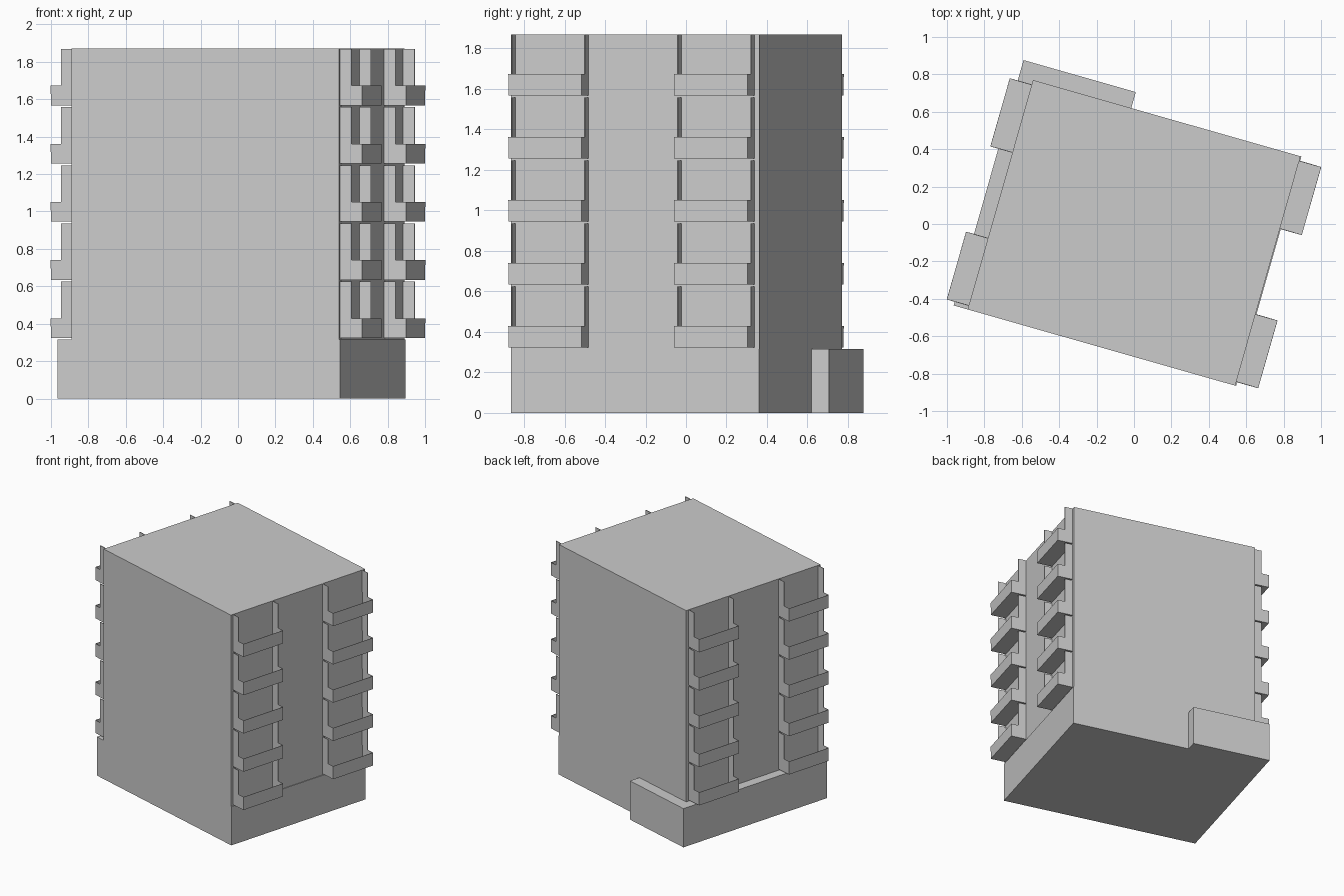
import bpy, bmesh
from math import radians

if "Cube" in bpy.data.objects:
    bpy.data.objects.remove(bpy.data.objects["Cube"])

TURN = radians(-15.9)          # whole building is turned about z
WALL_R, WALL_L = 0.757, -0.73  # side walls of the tower
FLOORS, PITCH = 5, 0.311


def make_object(name, bm):
    bmesh.ops.recalc_face_normals(bm, faces=bm.faces)
    mesh = bpy.data.meshes.new(name)
    bm.to_mesh(mesh)
    bm.free()
    ob = bpy.data.objects.new(name, mesh)
    ob.rotation_euler.z = TURN
    bpy.context.collection.objects.link(ob)
    return ob


def prism(name, outline, z0, z1):
    bm = bmesh.new()
    face = bm.faces.new([bm.verts.new((x, y, z0)) for x, y in outline])
    ext = bmesh.ops.extrude_face_region(bm, geom=[face], use_keep_orig=True)
    for v in ext["geom"]:
        if isinstance(v, bmesh.types.BMVert):
            v.co.z = z1
    return make_object(name, bm)


def balcony_stack(name, wall, side, y0, y1):
    # open tray with low parapet and full-height side fins, repeated per floor
    d, fin, low, high = 0.121, 0.064, 0.104, 0.300
    profile = [(0, 0), (d, 0), (d, low), (fin, low), (fin, high), (0, high)]
    bm = bmesh.new()
    a, b = [[bm.verts.new((wall + side * p, y, 0.325 + z)) for p, z in profile]
            for y in (y0, y1)]
    bm.faces.new(a)
    bm.faces.new(b)
    for i in (0, 1):           # floor, then parapet
        bm.faces.new((a[i], a[i + 1], b[i + 1], b[i]))
    ob = make_object(name, bm)
    solid = ob.modifiers.new("thickness", 'SOLIDIFY')
    solid.thickness, solid.offset = 0.004, 0
    arr = ob.modifiers.new("floors", 'ARRAY')
    arr.count = FLOORS
    arr.use_relative_offset = False
    arr.use_constant_offset = True
    arr.constant_offset_displace = (0, 0, PITCH)


# Ground floor podium with the rear projection
prism("podium", [(-0.808, -0.683), (0.762, -0.683), (0.762, 0.592),
                 (-0.184, 0.592), (-0.184, 0.681), (-0.808, 0.681)], 0, 0.315)

# Tower block
prism("tower", [(WALL_L, -0.683), (WALL_R, -0.683),
                (WALL_R, 0.592), (WALL_L, 0.592)], 0.315, 1.87)

# Balconies on both sides
for side_name, wall, side in (("right", WALL_R, 1), ("left", WALL_L, -1)):
    for pos, y0, y1 in (("front", -0.661, -0.287), ("rear", 0.19, 0.566)):
        balcony_stack(f"{side_name}_{pos}_balconies", wall, side, y0, y1)
